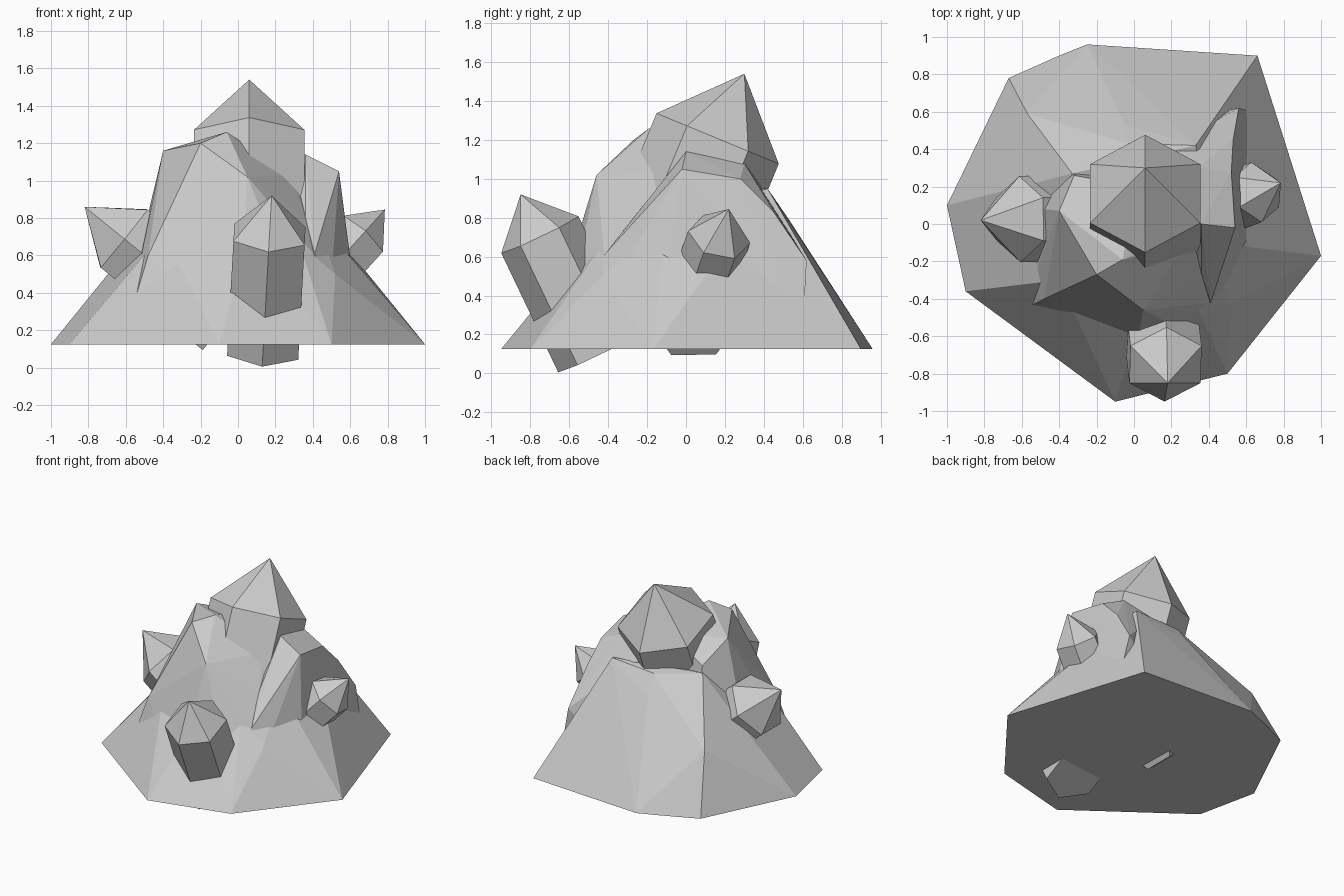
import bpy, bmesh
from math import pi
from mathutils import Vector, Matrix

cube = bpy.data.objects.get("Cube")
if cube:
    bpy.data.objects.remove(cube, do_unlink=True)

stone = bpy.data.materials.new("grey_stone")
stone.use_nodes = True
stone.diffuse_color = (0.6, 0.6, 0.6, 1)
stone.node_tree.nodes["Principled BSDF"].inputs["Base Color"].default_value = (0.6, 0.6, 0.6, 1)


def finish(name, bm):
    bmesh.ops.recalc_face_normals(bm, faces=bm.faces)
    mesh = bpy.data.meshes.new(name)
    bm.to_mesh(mesh)
    bm.free()
    mesh.materials.append(stone)
    obj = bpy.data.objects.new(name, mesh)
    bpy.context.collection.objects.link(obj)


def rock(name, foot_z, foot, top):
    """Faceted boulder: convex hull of a flat foot outline and some top corners."""
    bm = bmesh.new()
    for x, y in foot:
        bm.verts.new((x, y, foot_z))
    for p in top:
        bm.verts.new(p)
    hull = bmesh.ops.convex_hull(bm, input=bm.verts)
    loose = [v for v in hull["geom_interior"] if isinstance(v, bmesh.types.BMVert)]
    bmesh.ops.delete(bm, geom=loose, context="VERTS")
    bmesh.ops.dissolve_limit(bm, angle_limit=0.03, verts=bm.verts, edges=bm.edges)
    finish(name, bm)


def crystal(name, tip, axis, radius, cap, length):
    """Six-sided prism with a pointed cap, running back from its tip."""
    n = Vector(axis).normalized()
    side = n.cross(Vector((0, 1, 0))).normalized()
    up = n.cross(side)
    shoulder = Vector(tip) - n * cap
    bm = bmesh.new()
    rings = []
    for centre in (shoulder, shoulder - n * length):
        rings.append([bm.verts.new(centre + Matrix.Rotation(i * pi / 3, 3, n) @ up * radius)
                      for i in range(6)])
    point = bm.verts.new(tip)
    for i in range(6):
        j = (i + 1) % 6
        bm.faces.new((rings[0][i], rings[0][j], point))
        bm.faces.new((rings[1][i], rings[1][j], rings[0][j], rings[0][i]))
    bm.faces.new(rings[1])
    finish(name, bm)


# Broad sloping skirt with a flat underside
rock("rock_skirt", 0.125,
     [(-1, .1), (-.9, -.36), (-.1, -.95), (.5, -.8), (.74, -.48),
      (1, -.17), (.66, .9), (-.25, .96), (-.4, .9), (-.67, .78)],
     [(-.33, .27, .95), (-.05, .53, .79), (-.57, .59, .55), (-.03, .43, .93),
      (.33, .42, .95), (.42, -.1, .8), (.52, -.43, .5), (.33, -.43, .66),
      (.05, -.48, .7), (-.4, -.3, .72), (-.35, .05, .84)])

# Steep front left peak
rock("rock_front_peak", 0.2,
     [(-.63, .1), (-.6, -.46), (0, -.71), (.38, -.63), (.4, .2), (-.35, .4)],
     [(-.2, -.27, 1.2), (-.4, .07, 1.16), (-.06, -.19, 1.26), (.05, -.46, 1.02),
      (.28, -.1, 1.03), (.36, 0, .98), (.37, -.27, .79), (.41, -.42, .6),
      (-.48, -.4, .6), (0, .2, 1.15), (-.32, .26, 1)])

# Steep peak on the +x side
rock("rock_side_peak", 0.2,
     [(.48, -.53), (.65, -.15), (.64, .6), (.2, .55), (.1, -.3)],
     [(.54, -.02, 1.05), (.36, 0, 1.14), (.34, .3, 1.08), (.52, .28, 1),
      (.36, -.27, .8), (.41, -.42, .61), (.53, .45, .83), (.56, .62, .58), (0, .3, 1.1)])

# Crystals
crystal("top_crystal", (.06, .3, 1.54), (0, .38, .92), .34, .36, .8)
crystal("front_crystal", (.18, -.85, .92), (.05, -.43, .9), .22, .23, .68)
crystal("right_crystal", (-.82, .02, .86), (-.78, -.02, .63), .23, .27, .7)
crystal("left_crystal", (.785, .22, .845), (.65, .25, .72), .165, .2, .5)
